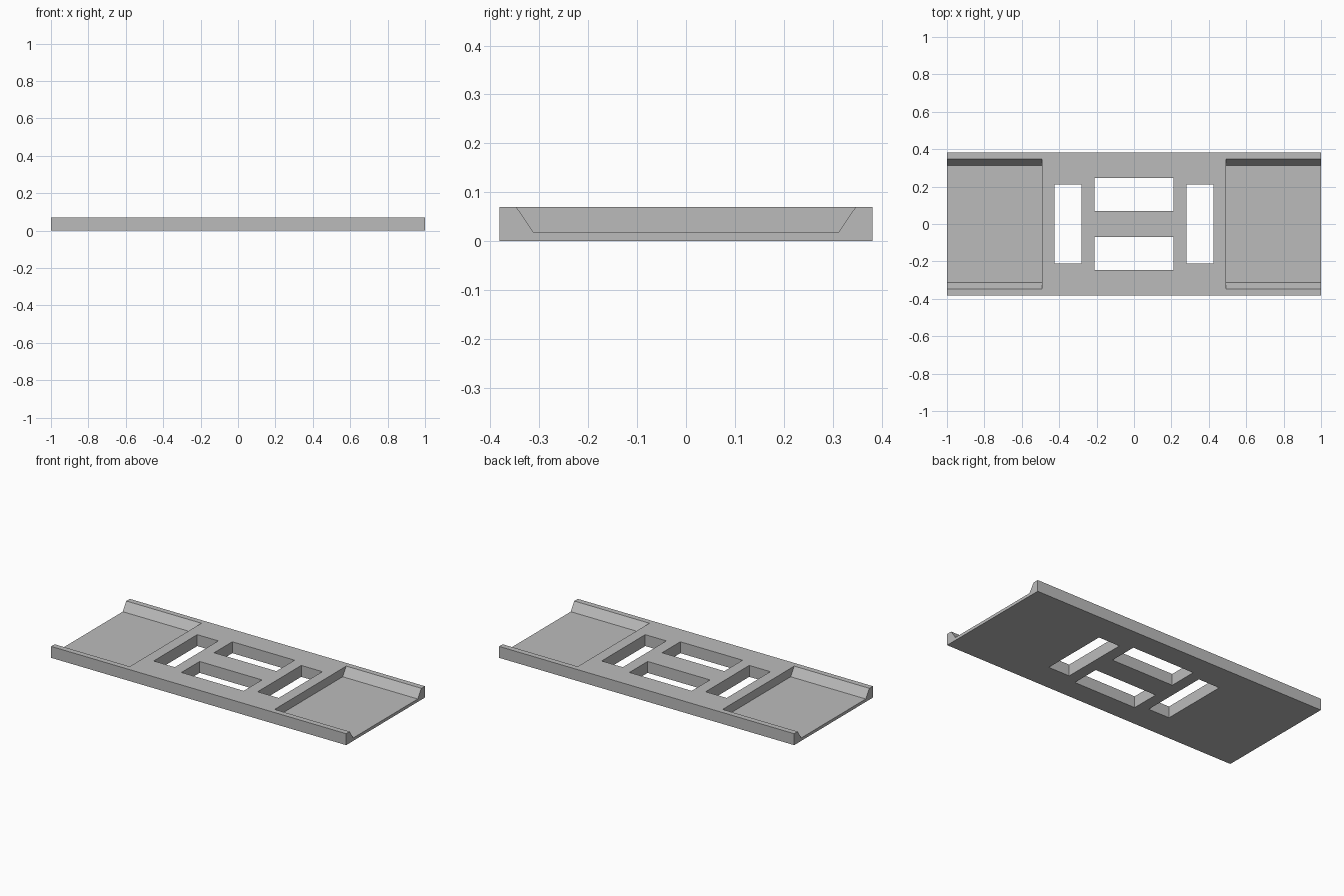
import bpy, bmesh

if "Cube" in bpy.data.objects:
    bpy.data.objects.remove(bpy.data.objects["Cube"])

grey = bpy.data.materials.new("plain grey")
grey.diffuse_color = (0.5, 0.5, 0.5, 1)
grey.use_nodes = True
grey.node_tree.nodes["Principled BSDF"].inputs["Base Color"].default_value = grey.diffuse_color

HALF_Y, TOP, FLOOR = 0.381, 0.07, 0.018


def prism(name, profile, x0, x1):
    """Extrude a closed (y, z) profile along x."""
    bm = bmesh.new()
    face = bm.faces.new([bm.verts.new((x0, y, z)) for y, z in profile])
    new = bmesh.ops.extrude_face_region(bm, geom=[face])["geom"]
    bmesh.ops.translate(bm, vec=(x1 - x0, 0, 0),
                        verts=[v for v in new if isinstance(v, bmesh.types.BMVert)])
    bmesh.ops.recalc_face_normals(bm, faces=bm.faces)
    mesh = bpy.data.meshes.new(name)
    bm.to_mesh(mesh)
    bm.free()
    mesh.materials.append(grey)
    obj = bpy.data.objects.new(name, mesh)
    bpy.context.collection.objects.link(obj)
    return obj


def box_profile(y0, y1, z0, z1):
    return [(y0, z0), (y1, z0), (y1, z1), (y0, z1)]


# Solid slab
plate = prism("base_plate", box_profile(-HALF_Y, HALF_Y, 0, TOP), -1, 1)

# Sloped-side channel, its walls continued a little above the slab
rise = 0.02
slope = (0.347 - 0.312) / (TOP - FLOOR)
wide = 0.347 + slope * rise
channel = [(-0.312, FLOOR), (0.312, FLOOR), (wide, TOP + rise), (-wide, TOP + rise)]

cutters = []
for s, side in ((-1, "left"), (1, "right")):
    # End channels, open at the outer end
    cutters.append(prism(side + "_channel_cutter", channel, s * 0.491, s * 1.1))
    # Tall openings beside the centre
    cutters.append(prism(side + "_slot_cutter",
                         box_profile(-0.211, 0.211, -0.1, 0.2), s * 0.281, s * 0.424))
    # Wide openings in the centre
    cutters.append(prism(side + "_window_cutter",
                         box_profile(s * 0.07, s * 0.246, -0.1, 0.2), -0.211, 0.211))

for c in cutters:
    mod = plate.modifiers.new(c.name, "BOOLEAN")
    mod.operation = "DIFFERENCE"
    mod.solver = "EXACT"
    mod.object = c

# Apply the cuts, then drop the cutters
bpy.context.view_layer.objects.active = plate
plate.select_set(True)
for mod in list(plate.modifiers):
    bpy.ops.object.modifier_apply(modifier=mod.name)
for c in cutters:
    bpy.data.objects.remove(c, do_unlink=True)
